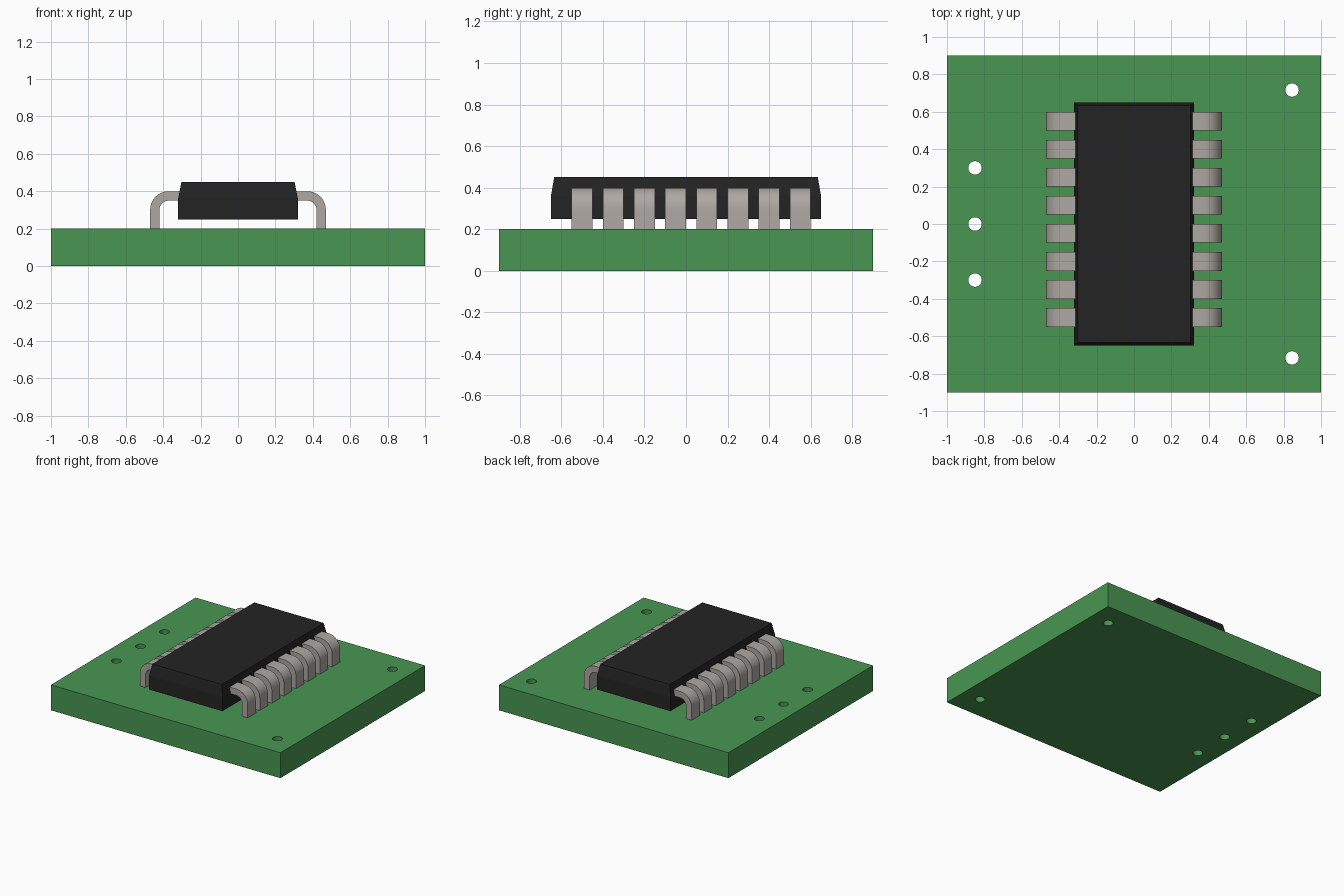
import bpy, bmesh
from math import sin, cos, pi
from mathutils import Matrix

if "Cube" in bpy.data.objects:
    bpy.data.objects.remove(bpy.data.objects["Cube"])


def material(name, color):
    mat = bpy.data.materials.new(name)
    mat.diffuse_color = (*color, 1)
    mat.use_nodes = True
    mat.node_tree.nodes["Principled BSDF"].inputs["Base Color"].default_value = mat.diffuse_color
    return mat


def make_object(name, bm, mat=None):
    bmesh.ops.recalc_face_normals(bm, faces=bm.faces)
    mesh = bpy.data.meshes.new(name)
    bm.to_mesh(mesh)
    bm.free()
    obj = bpy.data.objects.new(name, mesh)
    bpy.context.collection.objects.link(obj)
    if mat:
        mesh.materials.append(mat)
    return obj


def smooth(obj):
    bpy.ops.object.select_all(action='DESELECT')
    obj.select_set(True)
    bpy.context.view_layer.objects.active = obj
    bpy.ops.object.shade_smooth_by_angle(angle=pi / 6)


green = material("board_green", (0.067, 0.305, 0.084))
black = material("chip_black", (0.017, 0.017, 0.017))
metal = material("pin_metal", (0.42, 0.39, 0.36))

# Circuit board
bm = bmesh.new()
bmesh.ops.create_cube(bm, size=1, matrix=Matrix.Translation((0, 0, 0.1)) @ Matrix.Diagonal((2, 1.8, 0.2, 1)))
board = make_object("circuit_board", bm, green)

# Drilled through-holes
bm = bmesh.new()
for x, y in [(-0.85, 0.3), (-0.85, 0), (-0.85, -0.3), (0.845, 0.716), (0.845, -0.716)]:
    bmesh.ops.create_cone(bm, cap_ends=True, segments=32, radius1=0.036, radius2=0.036,
                          depth=0.4, matrix=Matrix.Translation((x, y, 0.1)))
cutter = make_object("hole_cutter", bm, green)
cutter.hide_render = True
cut = board.modifiers.new("holes", 'BOOLEAN')
cut.operation = 'DIFFERENCE'
cut.solver = 'EXACT'
cut.object = cutter
bpy.context.view_layer.objects.active = board
bpy.ops.object.modifier_apply(modifier=cut.name)
bpy.data.objects.remove(cutter)
smooth(board)

# Chip body: straight lower walls, tapered upper walls
bm = bmesh.new()
rings = [[bm.verts.new((sx * w, sy * d, z)) for sx, sy in ((-1, -1), (1, -1), (1, 1), (-1, 1))]
         for w, d, z in ((0.32, 0.65, 0.25), (0.32, 0.65, 0.36), (0.302, 0.634, 0.45))]
bm.faces.new(rings[0])
bm.faces.new(rings[-1])
for low, high in zip(rings, rings[1:]):
    for i in range(4):
        j = (i + 1) % 4
        bm.faces.new((low[i], low[j], high[j], high[i]))
make_object("chip_body", bm, black)

# Pins: bent strip profile, eight per side
STEPS, OUTER, INNER, CX, CZ = 8, 0.1, 0.05, 0.37, 0.3
arc = [pi / 2 * i / STEPS for i in range(STEPS + 1)]
outer = [(0.305, 0.4)] + [(CX + OUTER * sin(a), CZ + OUTER * cos(a)) for a in arc] + [(0.47, 0.2)]
inner = [(0.305, 0.35)] + [(CX + INNER * sin(a), CZ + INNER * cos(a)) for a in arc] + [(0.42, 0.2)]


def add_pin(bm, side, y):
    strips = [[bm.verts.new((side * x, y + dy, z)) for x, z in path]
              for path, dy in ((outer, -0.05), (outer, 0.05), (inner, 0.05), (inner, -0.05))]
    for k in range(4):
        a, b = strips[k], strips[(k + 1) % 4]
        for i in range(len(outer) - 1):
            bm.faces.new((a[i], b[i], b[i + 1], a[i + 1]))
    for end in (0, -1):
        bm.faces.new([s[end] for s in strips])


for name, side in (("left_pins", -1), ("right_pins", 1)):
    bm = bmesh.new()
    for i in range(8):
        add_pin(bm, side, 0.55 - 0.15 * i)
    smooth(make_object(name, bm, metal))
